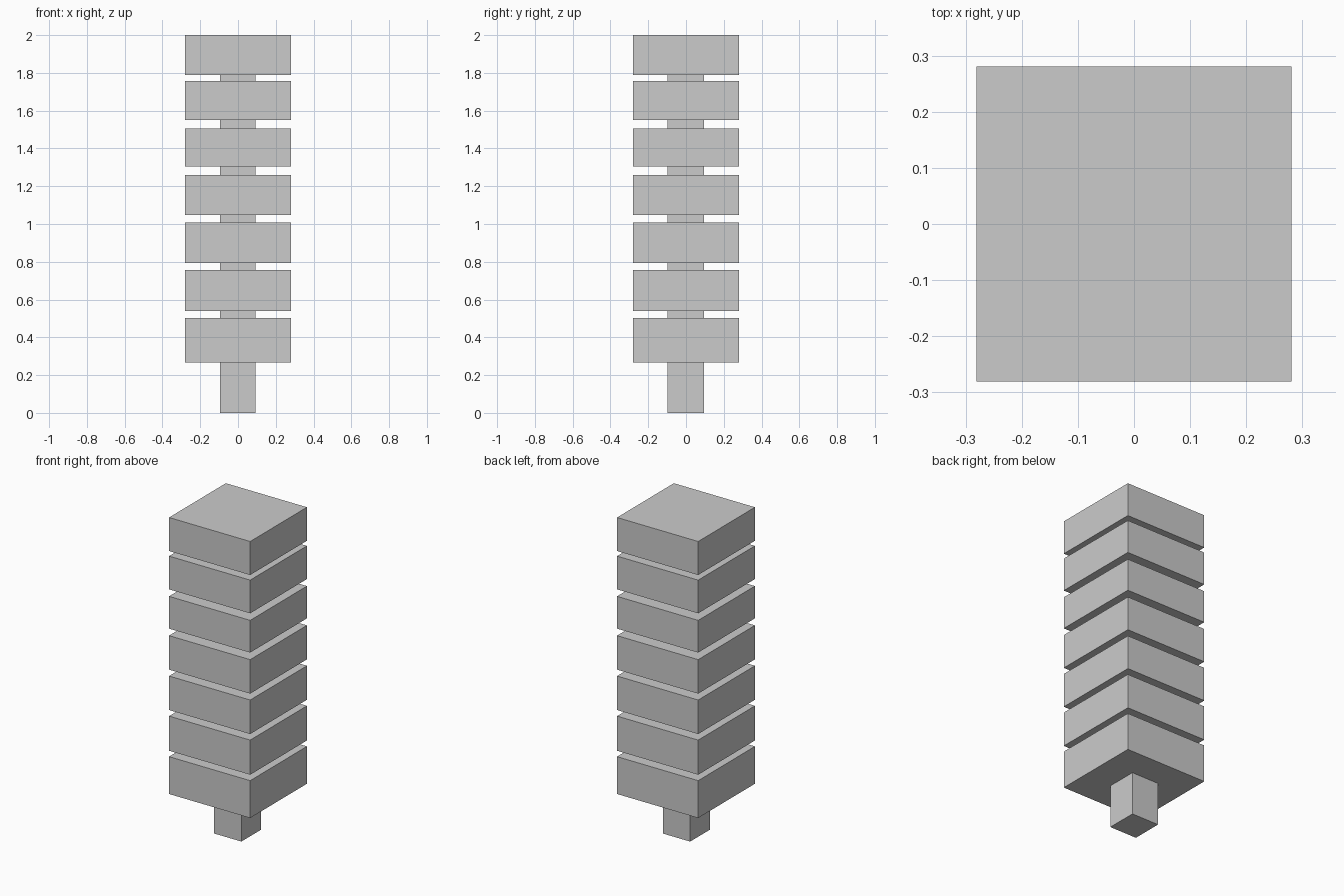
import bpy

if "Cube" in bpy.data.objects:
    bpy.data.objects.remove(bpy.data.objects["Cube"])


def box(name, x0, x1, y0, y1, z0, z1):
    bpy.ops.mesh.primitive_cube_add(size=1, location=((x0 + x1) / 2, (y0 + y1) / 2, (z0 + z1) / 2))
    ob = bpy.context.object
    ob.name = name
    ob.scale = (x1 - x0, y1 - y0, z1 - z0)
    bpy.ops.object.transform_apply(location=False, rotation=False, scale=True)
    return ob


# Central post running up through the stack
box("central_post", -0.096, 0.092, -0.098, 0.096, 0.0, 1.83)

# Stacked square blocks, bottom to top (bottom z, top z)
H = 0.281
levels = [(0.268, 0.502), (0.539, 0.756), (0.794, 1.007), (1.047, 1.26),
          (1.304, 1.506), (1.55, 1.758), (1.79, 2.0)]
for i, (z0, z1) in enumerate(levels, 1):
    box(f"stack_block_{i}", -H, H, -H, H, z0, z1)
